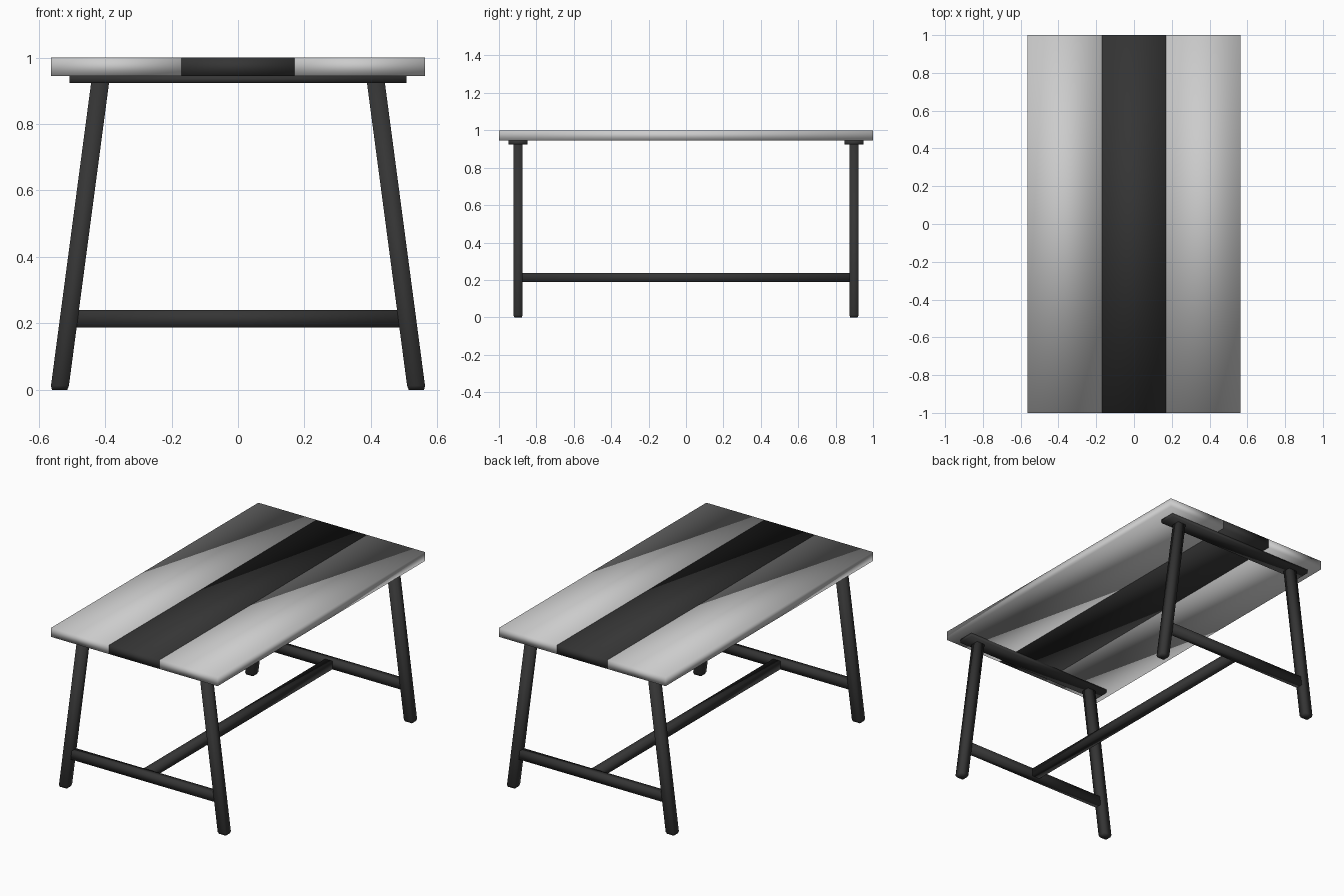
import bpy

if "Cube" in bpy.data.objects:
    bpy.data.objects.remove(bpy.data.objects["Cube"])

dark = bpy.data.materials.new("dark_wood")
dark.diffuse_color = (0.035, 0.035, 0.035, 1)
dark.use_nodes = True
dark.node_tree.nodes["Principled BSDF"].inputs["Base Color"].default_value = dark.diffuse_color


def loft(name, rings, mat=None):
    """Closed smooth-shaded solid from rectangular rings (cx, cy, z, half_x, half_y)."""
    verts, faces = [], []
    for cx, cy, z, hx, hy in rings:
        verts += [(cx + sx * hx, cy + sy * hy, z)
                  for sx, sy in ((-1, -1), (1, -1), (1, 1), (-1, 1))]
    for r in range(len(rings) - 1):
        for i in range(4):
            a, b = r * 4 + i, r * 4 + (i + 1) % 4
            faces.append((a, b, b + 4, a + 4))
    n = len(verts)
    faces += [(3, 2, 1, 0), (n - 4, n - 3, n - 2, n - 1)]
    mesh = bpy.data.meshes.new(name)
    mesh.from_pydata(verts, [], faces)
    mesh.polygons.foreach_set("use_smooth", [True] * len(faces))
    obj = bpy.data.objects.new(name, mesh)
    bpy.context.collection.objects.link(obj)
    if mat:
        mesh.materials.append(mat)
    return obj


def box(name, x0, x1, y0, y1, z0, z1, mat=None):
    cx, cy, hx, hy = (x0 + x1) / 2, (y0 + y1) / 2, (x1 - x0) / 2, (y1 - y0) / 2
    return loft(name, [(cx, cy, z0, hx, hy), (cx, cy, z1, hx, hy)], mat)


# Table top: two pale planks and a dark middle plank
box("left_plank", -0.5625, -0.17, -1, 1, 0.945, 1)
box("middle_plank", -0.17, 0.17, -1, 1, 0.945, 1, dark)
box("right_plank", 0.17, 0.5625, -1, 1, 0.945, 1)

# Two end frames
for end, s in (("front", -1), ("back", 1)):
    y = s * 0.898
    box(end + "_mounting_plate", -0.507, 0.507, y - 0.05, y + 0.05, 0.924, 0.945, dark)
    box(end + "_stretcher", -0.495, 0.495, y - 0.022, y + 0.022, 0.187, 0.24, dark)
    # Splayed legs with chamfered feet
    for side, m in (("left", -1), ("right", 1)):
        loft(f"{end}_{side}_leg", [
            (m * 0.537, y, 0, 0.023, 0.020),
            (m * 0.536, y, 0.012, 0.027, 0.025),
            (m * 0.415, y, 0.925, 0.027, 0.025)], dark)

# Long beam joining the end stretchers
box("long_beam", -0.025, 0.025, -0.877, 0.877, 0.188, 0.238, dark)
